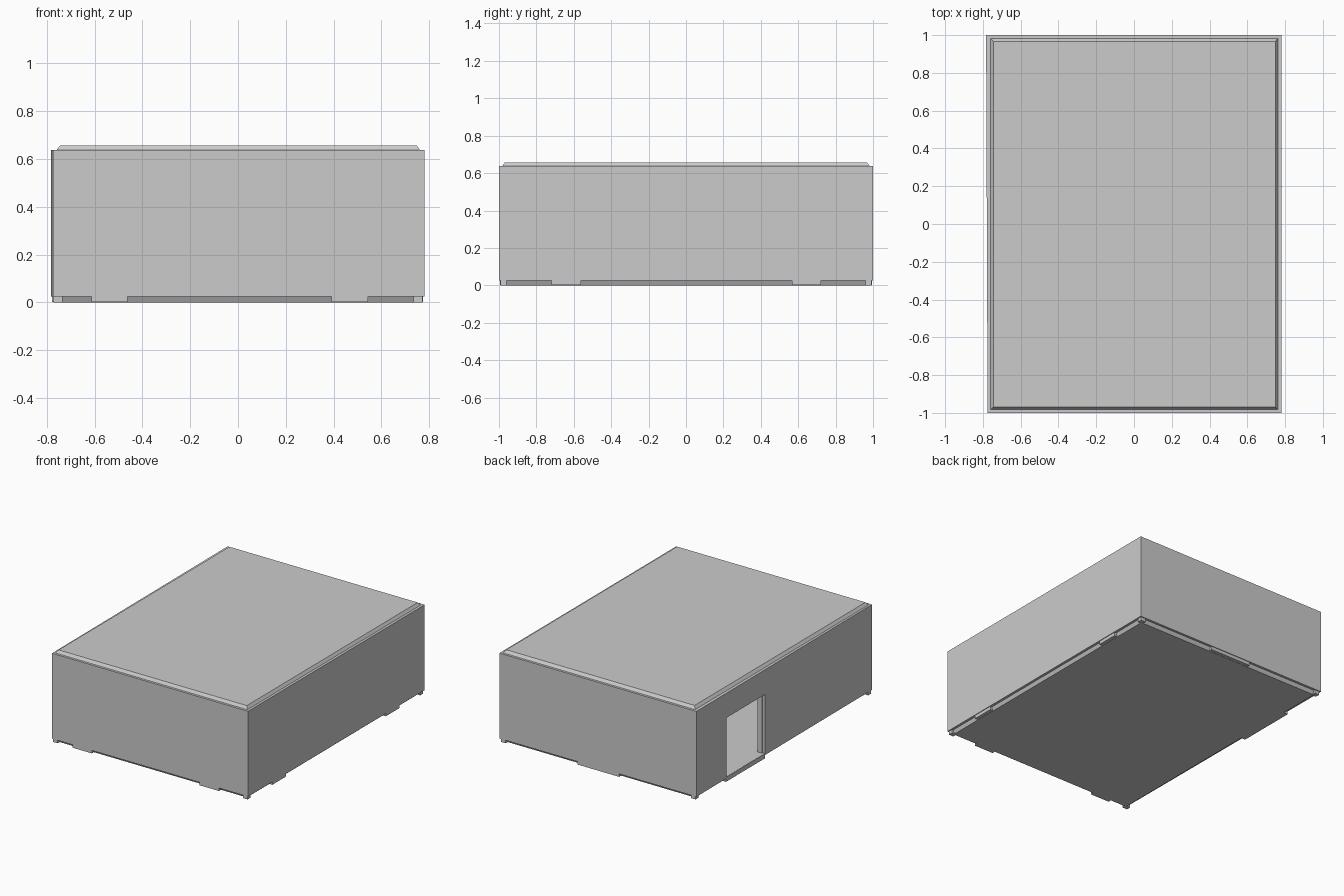
import bpy, bmesh

if "Cube" in bpy.data.objects:
    bpy.data.objects.remove(bpy.data.objects["Cube"])


def prism(name, bottom, top, z0, z1):
    """Closed block between two four-cornered outlines."""
    me = bpy.data.meshes.new(name)
    bm = bmesh.new()
    lo = [bm.verts.new((x, y, z0)) for x, y in bottom]
    hi = [bm.verts.new((x, y, z1)) for x, y in top]
    bm.faces.new(lo[::-1])
    bm.faces.new(hi)
    for i in range(4):
        j = (i + 1) % 4
        bm.faces.new((lo[i], lo[j], hi[j], hi[i]))
    bm.to_mesh(me)
    bm.free()
    ob = bpy.data.objects.new(name, me)
    bpy.context.collection.objects.link(ob)
    return ob


def rect(x0, x1, y0, y1):
    return [(x0, y0), (x1, y0), (x1, y1), (x0, y1)]


def box(name, x0, x1, y0, y1, z0, z1):
    r = rect(x0, x1, y0, y1)
    return prism(name, r, r, z0, z1)


def cut(target, cutter):
    m = target.modifiers.new("cut", 'BOOLEAN')
    m.operation = 'DIFFERENCE'
    m.solver = 'EXACT'
    m.object = cutter
    cutter.hide_render = True
    cutter.hide_set(True)


# Hollow shell; the left wall is very slightly skewed
outline = [(-0.775, -1), (0.78, -1), (0.78, 1), (-0.783, 1)]
shell = prism("wall_shell", outline, outline, 0.025, 0.637)
cut(shell, box("room_cutter", -0.725, 0.725, -0.945, 0.945, 0.035, 0.60))
cut(shell, box("door_cutter", -0.9, -0.70, 0.22, 0.66, 0.035, 0.46))

# Raised roof panel
prism("roof_panel", rect(-0.76, 0.762, -0.983, 0.983),
      rect(-0.745, 0.748, -0.968, 0.967), 0.637, 0.657)

# Recessed base slab, tapering downward
prism("base_slab", rect(-0.745, 0.75, -0.97, 0.97),
      rect(-0.758, 0.762, -0.983, 0.983), 0.0, 0.025)

# Corner feet
for sx, nx in ((-1, "left"), (1, "right")):
    for sy, ny in ((-1, "front"), (1, "back")):
        xs = sorted((sx * 0.735, sx * 0.772))
        ys = sorted((sy * 0.96, sy * 0.993))
        box(f"corner_foot_{ny}_{nx}", *xs, *ys, 0.0, 0.025)

# Lifting blocks under the front, right and back edges
for i, (a, b) in enumerate(((-0.614, -0.463), (0.392, 0.545))):
    box(f"front_block_{i}", a, b, -0.995, -0.955, 0.001, 0.026)
for i, (a, b) in enumerate(((-0.718, -0.562), (0.567, 0.722))):
    box(f"right_block_{i}", 0.735, 0.775, a, b, 0.001, 0.026)
box("back_block", -0.167, 0.162, 0.955, 0.995, 0.001, 0.026)

# Door sill and thin jamb strips
box("door_sill", -0.779, -0.73, 0.22, 0.66, 0.001, 0.036)
for name, a, b in (("door_jamb_front", 0.22, 0.227), ("door_jamb_back", 0.653, 0.66)):
    box(name, -0.76, -0.725, a, b, 0.036, 0.46)
box("door_lintel_strip", -0.76, -0.725, 0.227, 0.653, 0.453, 0.46)
